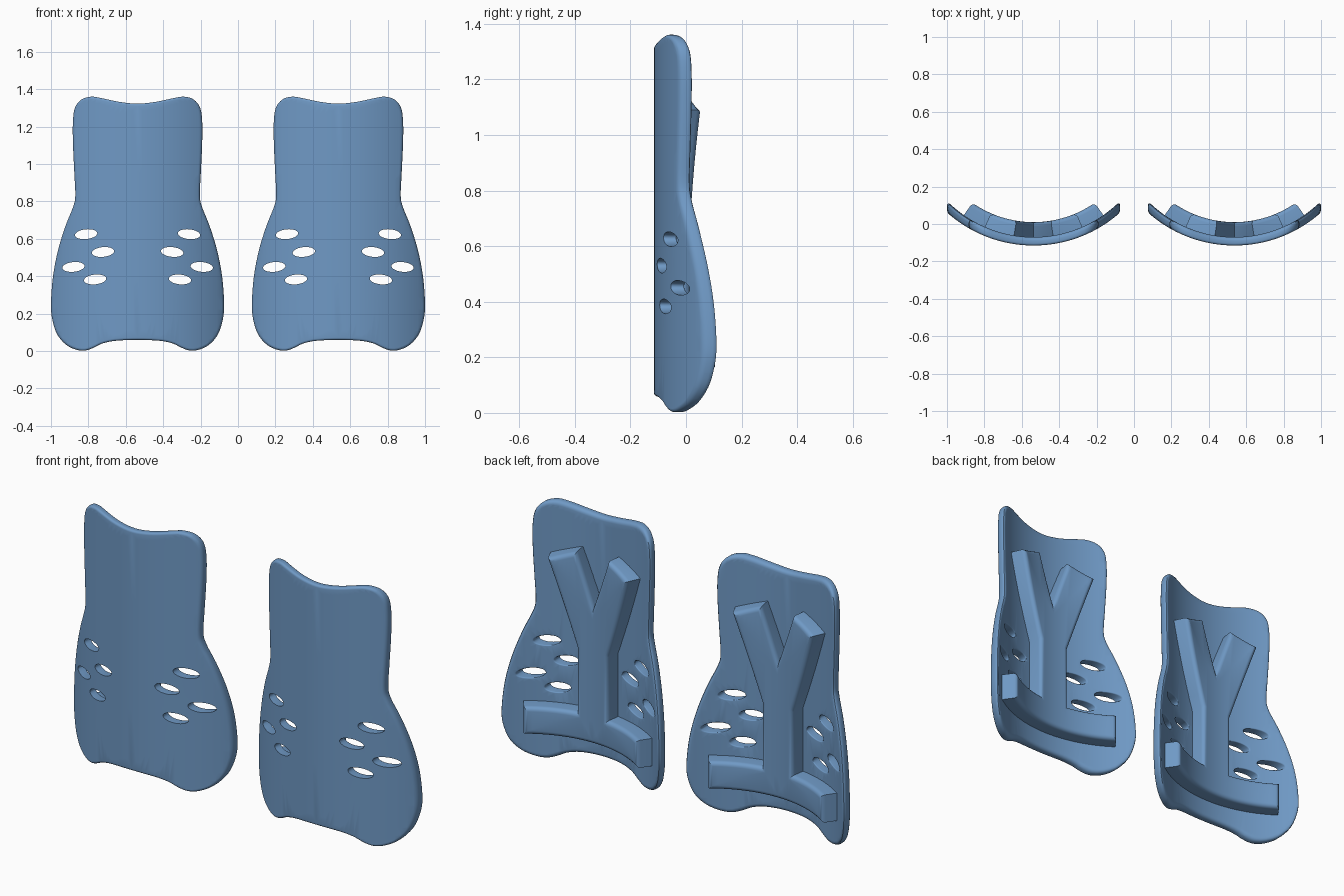
import bpy, bmesh, math
from mathutils import Vector

cube = bpy.data.objects.get("Cube")
if cube:
    bpy.data.objects.remove(cube, do_unlink=True)

AXIS_Y = 0.58          # centre line of the curved shells
OUTER, INNER, RIB = 0.695, 0.65, 0.57
SPACING = 0.537        # distance of each guard from the middle

blue = bpy.data.materials.new("guard_blue")
blue.use_nodes = True
blue.diffuse_color = (0.16, 0.32, 0.56, 1)
blue.node_tree.nodes["Principled BSDF"].inputs["Base Color"].default_value = blue.diffuse_color


def mirrored(half):
    """Close a half outline that starts and ends on the centre line."""
    pts = [Vector(p) for p in half]
    return pts + [Vector((-p.x, p.y)) for p in reversed(pts) if p.x > 0]


def smoothed(pts, steps=4):
    """Closed spline through the points."""
    out, n = [], len(pts)
    for i in range(n):
        a, b, c, d = (pts[(i + k) % n] for k in (-1, 0, 1, 2))
        for s in range(steps):
            t = s / steps
            out.append(0.5 * (2 * b + (c - a) * t + (2 * a - 5 * b + 4 * c - d) * t**2
                              + (3 * b - a - 3 * c + d) * t**3))
    return out


def oriented(pts, ccw):
    area = sum(p.cross(q) for p, q in zip(pts, pts[1:] + pts[:1]))
    return pts if (area > 0) == ccw else pts[::-1]


def inset(pts, dist):
    """Offset a loop to its left with mitred corners."""
    out, n = [], len(pts)
    for i, p in enumerate(pts):
        e1 = (p - pts[i - 1]).normalized()
        e2 = (pts[(i + 1) % n] - p).normalized()
        n1, n2 = Vector((-e1.y, e1.x)), Vector((-e2.y, e2.x))
        out.append(p + (n1 + n2) * dist / (1 + n1.dot(n2)))
    return out


def edge_profile(depth, front, back, segs=4):
    """Inset and depth pairs running round the rounded rim."""
    rim = []
    for k in range(segs + 1):
        a = math.pi / 2 * k / segs
        rim.append((front * (1 - math.sin(a)), front * (1 - math.cos(a))))
    tail = [(back * (1 - math.cos(math.pi / 2 * k / segs)),
             depth - back + back * math.sin(math.pi / 2 * k / segs)) for k in range(segs + 1)]
    return (rim if front else [(0, 0)]) + (tail if back else [(0, depth)])


def shell(name, loops, depth, bend, cx):
    """Flat slab from outlines with rounded rims, sliced and bent round the shin."""
    bm = bmesh.new()
    caps = ([], [])
    for pts, front, back in loops:
        rows = [[bm.verts.new((p.x, d, p.y)) for p in inset(pts, off)]
                for off, d in edge_profile(depth, front, back)]
        n = len(pts)
        for r1, r2 in zip(rows, rows[1:]):
            for i in range(n):
                j = (i + 1) % n
                bm.faces.new((r1[i], r1[j], r2[j], r2[i]))
        for cap, row in zip(caps, (rows[0], rows[-1])):
            cap += [bm.edges.get((row[i], row[(i + 1) % n])) for i in range(n)]
    for cap in caps:
        bmesh.ops.triangle_fill(bm, edges=cap, use_beauty=True)
    # vertical cuts let the slab follow the curve
    for k in range(-18, 19):
        bmesh.ops.bisect_plane(bm, geom=bm.verts[:] + bm.edges[:] + bm.faces[:],
                               dist=1e-5, plane_co=(k * 0.025, 0, 0), plane_no=(1, 0, 0))
    for v in bm.verts:
        v.co = bend(v.co)
    bmesh.ops.recalc_face_normals(bm, faces=bm.faces[:])
    mesh = bpy.data.meshes.new(name)
    bm.to_mesh(mesh)
    bm.free()
    mesh.materials.append(blue)
    obj = bpy.data.objects.new(name, mesh)
    bpy.context.collection.objects.link(obj)
    obj.location.x = cx
    bpy.ops.object.select_all(action='DESELECT')
    obj.select_set(True)
    bpy.context.view_layer.objects.active = obj
    bpy.ops.object.shade_smooth_by_angle(angle=math.radians(35))
    return obj


def bend_plate(co):
    """Edges and holes stay cut straight from front to back."""
    r = OUTER - co.y
    return Vector((co.x, AXIS_Y - math.sqrt(r * r - co.x**2), co.z))


def bend_rib(co):
    """Rib walls point at the axis."""
    r, a = INNER + 0.02 - co.y, co.x / INNER
    return Vector((r * math.sin(a), AXIS_Y - r * math.cos(a), co.z))


def ellipse(x, z, tilt, a=0.06, b=0.026, n=28):
    c, s = math.cos(tilt), math.sin(tilt)
    out = []
    for k in range(n):
        u, w = a * math.cos(math.tau * k / n), b * math.sin(math.tau * k / n)
        out.append(Vector((x + u * c - w * s, z + u * s + w * c)))
    return out


# Plate outline, from the bottom middle up to the top middle
plate_half = [(0, .06), (.12, .055), (.19, .04), (.235, .018), (.28, .003), (.33, .008),
              (.385, .036), (.43, .09), (.455, .165), (.463, .25), (.452, .4), (.425, .54),
              (.385, .67), (.345, .77), (.333, .83), (.338, .95), (.345, 1.1), (.346, 1.22),
              (.335, 1.3), (.3, 1.345), (.25, 1.36), (.2, 1.354), (.1, 1.333), (0, 1.323)]
plate_loop = oriented(smoothed(mirrored(plate_half)), True)

# Vent holes on both flanks
vents = [(.275, .625), (.185, .53), (.343, .45), (.227, .383)]
holes = [oriented(ellipse(s * x, z, -s * 0.1), False) for x, z in vents for s in (1, -1)]

# Padding rib: cross bar, stem and forked arms
rib_half = [(0, .16), (.397, .16), (.397, .305), (.1, .305), (.1, .64),
            (.268, 1.09), (.105, 1.145), (0, .875)]
rib_loop = oriented(mirrored(rib_half), True)

for side, cx in (("right", -SPACING), ("left", SPACING)):
    shell(side + "_guard_plate",
          [(plate_loop, 0.012, 0.02)] + [(h, 0, 0.005) for h in holes],
          OUTER - INNER, bend_plate, cx)
    shell(side + "_padding_rib", [(rib_loop, 0, 0.022)],
          INNER + 0.02 - RIB, bend_rib, cx)
